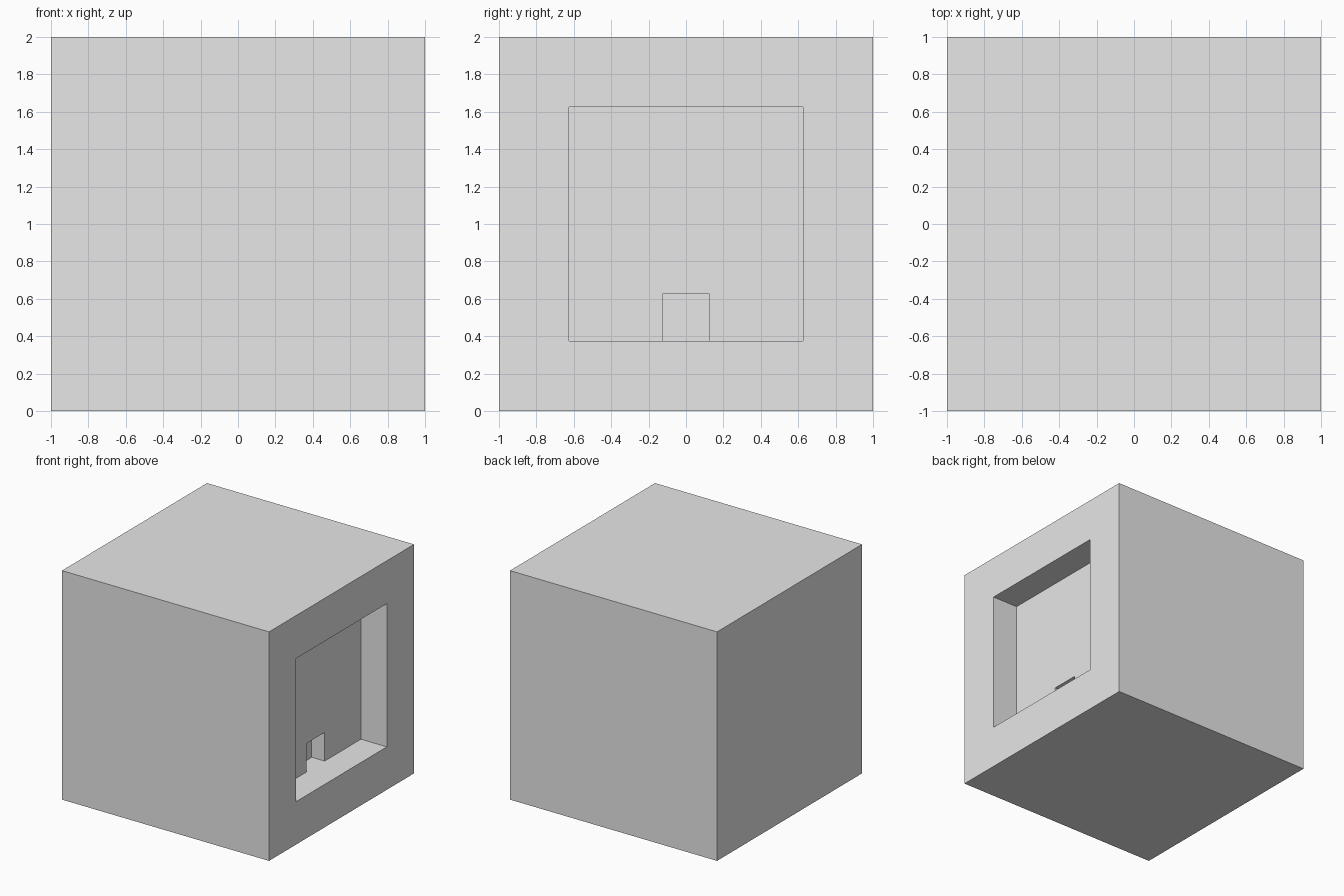
import bpy
import bmesh
from mathutils import Vector

default = bpy.data.objects.get("Cube")
if default:
    bpy.data.objects.remove(default, do_unlink=True)

# Single plain grey
grey = bpy.data.materials.new("light_grey")
grey.use_nodes = True
color = (0.8, 0.8, 0.8, 1)
grey.diffuse_color = color
grey.node_tree.nodes["Principled BSDF"].inputs["Base Color"].default_value = color


def box(name, low, high):
    """Axis-aligned box between two corners."""
    low, high = Vector(low), Vector(high)
    bm = bmesh.new()
    bmesh.ops.create_cube(bm, size=1)
    bmesh.ops.scale(bm, vec=high - low, verts=bm.verts)
    bmesh.ops.translate(bm, vec=(low + high) / 2, verts=bm.verts)
    mesh = bpy.data.meshes.new(name)
    bm.to_mesh(mesh)
    bm.free()
    mesh.materials.append(grey)
    obj = bpy.data.objects.new(name, mesh)
    bpy.context.collection.objects.link(obj)
    return obj


def carve(target, cutter):
    """Subtract a hidden cutter from the target."""
    cutter.hide_render = True
    cutter.hide_set(True)
    cutter.display_type = 'WIRE'
    mod = target.modifiers.new(cutter.name, 'BOOLEAN')
    mod.operation = 'DIFFERENCE'
    mod.solver = 'EXACT'
    mod.object = cutter
    bpy.context.view_layer.objects.active = target
    bpy.ops.object.modifier_apply(modifier=mod.name)
    bpy.data.objects.remove(cutter, do_unlink=True)


# Solid block
block = box("block", (-1, -1, 0), (1, 1, 2))

# Square recess in the left side
carve(block, box("recess_cutter", (0.75, -0.625, 0.375), (1.2, 0.625, 1.625)))

# Small doorway at the foot of the recess, sharing its floor
carve(block, box("doorway_cutter", (0.625, -0.125, 0.375), (0.9, 0.125, 0.625)))
